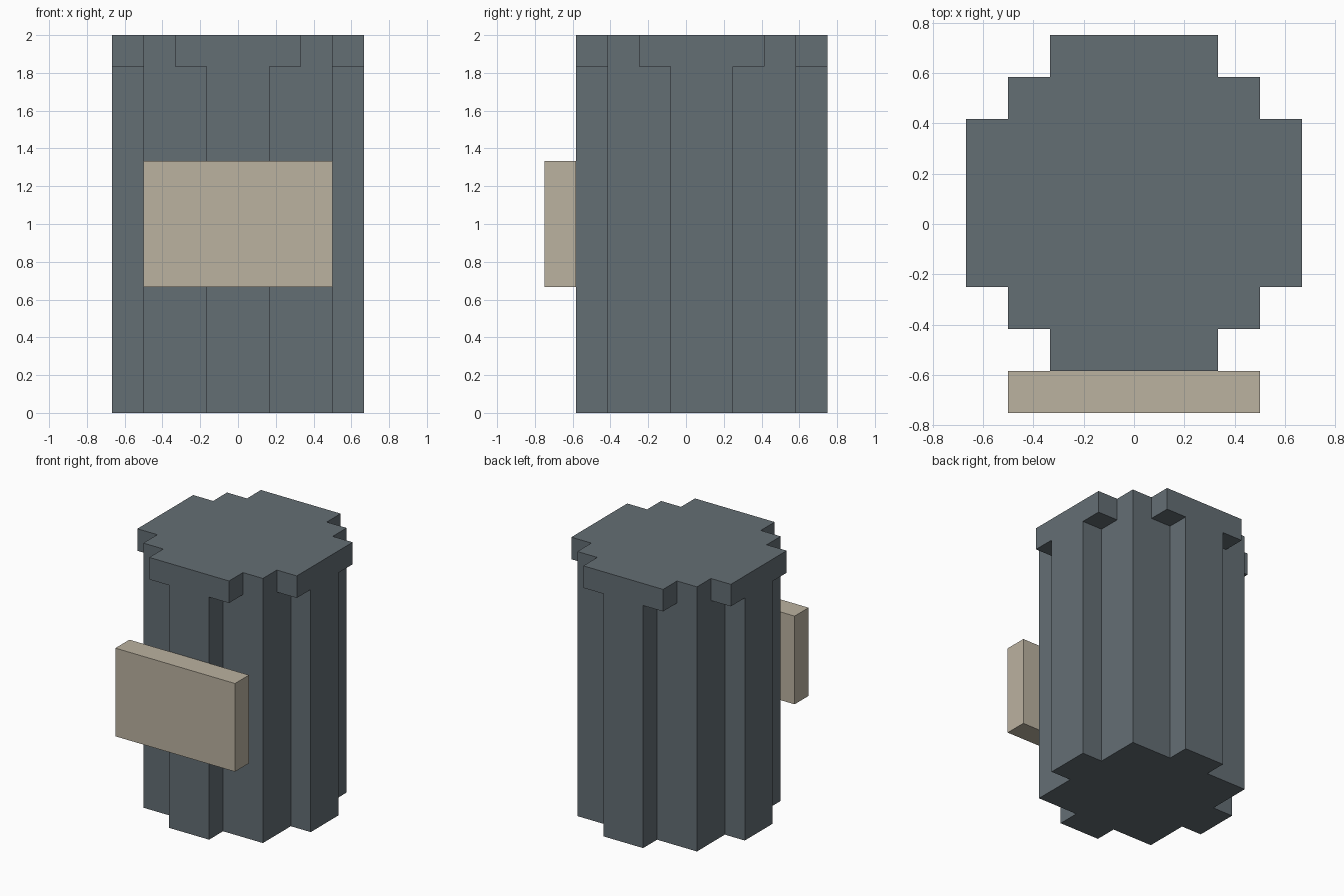
import bpy
import bmesh

U = 1 / 6        # block unit
BODY_Y = U / 2   # body sits behind the plate

default = bpy.data.objects.get("Cube")
if default:
    bpy.data.objects.remove(default, do_unlink=True)


def make_material(name, rgb):
    mat = bpy.data.materials.new(name)
    mat.use_nodes = True
    color = (*rgb, 1)
    mat.diffuse_color = color
    bsdf = next(n for n in mat.node_tree.nodes if n.type == 'BSDF_PRINCIPLED')
    bsdf.inputs["Base Color"].default_value = color
    return mat


def stepped_outline(quarter):
    """Mirror one quarter's corners into a closed outline."""
    pts = []
    for i, (sx, sy) in enumerate([(1, 1), (-1, 1), (-1, -1), (1, -1)]):
        corners = quarter if i % 2 == 0 else reversed(quarter)
        pts += [(sx * x, sy * y) for x, y in corners]
    return pts


def extrude_profile(name, outline, y, z0, z1, mat, open_top=False):
    """Extrude an outline given in block units between two heights."""
    bm = bmesh.new()
    low, high = ([bm.verts.new((px * U, py * U + y, z * U)) for px, py in outline]
                 for z in (z0, z1))
    bm.faces.new(low[::-1])
    if not open_top:
        bm.faces.new(high)
    for i in range(len(low)):
        j = (i + 1) % len(low)
        bm.faces.new((low[i], low[j], high[j], high[i]))
    bmesh.ops.recalc_face_normals(bm, faces=bm.faces)
    mesh = bpy.data.meshes.new(name)
    bm.to_mesh(mesh)
    bm.free()
    mesh.materials.append(mat)
    obj = bpy.data.objects.new(name, mesh)
    bpy.context.collection.objects.link(obj)
    return obj


slate = make_material("slate grey", (0.127, 0.156, 0.175))
beige = make_material("pale beige", (0.497, 0.445, 0.352))

# Fluted shaft: a square with a narrow rib on each side (closed by the cap)
shaft = stepped_outline([(4, 1), (3, 1), (3, 3), (1, 3), (1, 4)])
extrude_profile("shaft", shaft, BODY_Y, 0, 11, slate, open_top=True)

# Cap: wider stepped disc
cap = stepped_outline([(4, 2), (3, 2), (3, 3), (2, 3), (2, 4)])
extrude_profile("cap", cap, BODY_Y, 11, 12, slate)

# Front plate
plate = stepped_outline([(3, 0.5)])
extrude_profile("front_plate", plate, -4 * U, 4, 8, beige)
